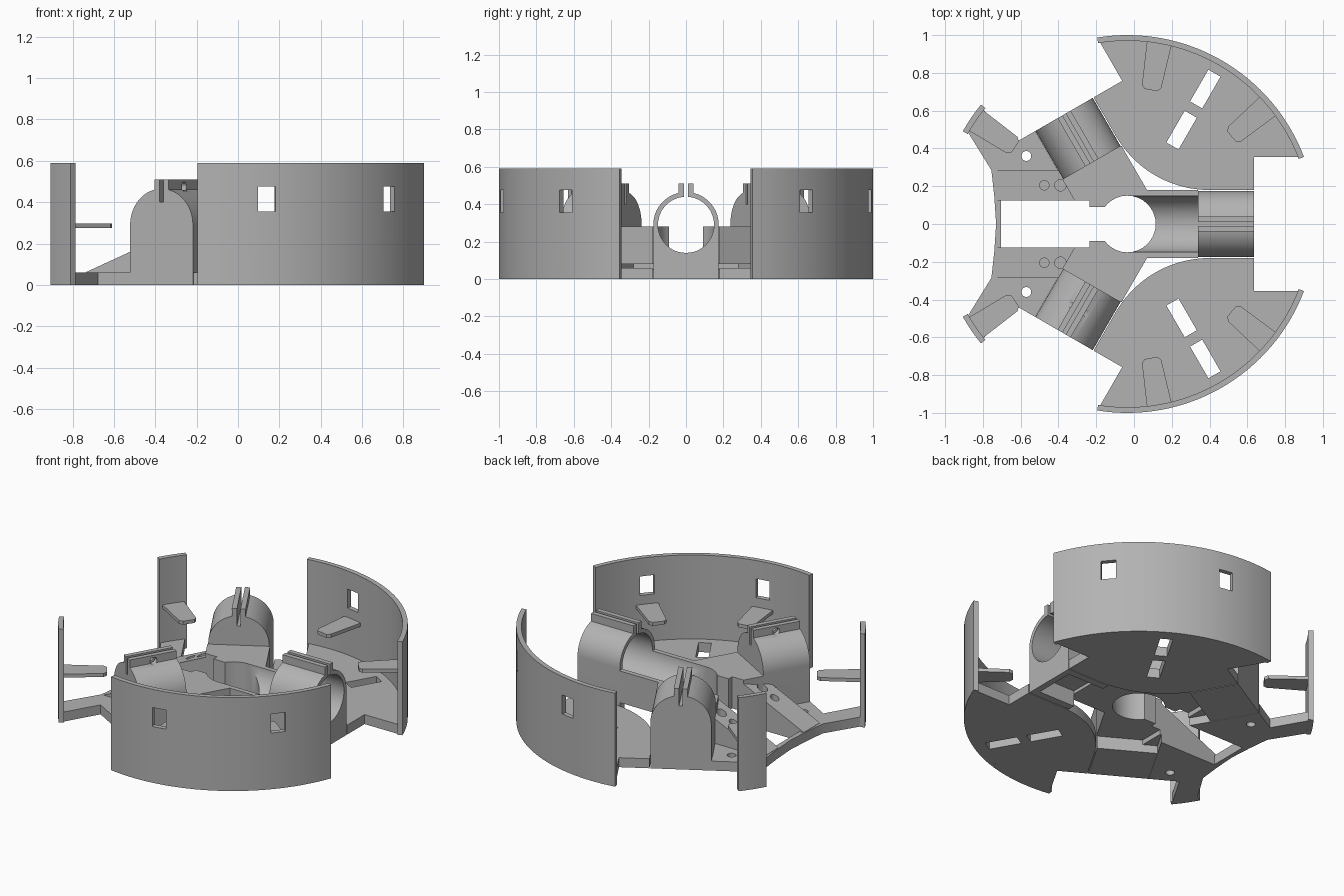
import bpy, bmesh
from math import sin, cos, radians, pi
from mathutils import Matrix, Vector

cube = bpy.data.objects.get("Cube")
if cube:
    bpy.data.objects.remove(cube)

grey = bpy.data.materials.new("plain grey")
grey.use_nodes = True
COLOUR = (0.45, 0.45, 0.45, 1)
grey.diffuse_color = COLOUR
grey.node_tree.nodes["Principled BSDF"].inputs["Base Color"].default_value = COLOUR

SHIFT = Matrix.Translation((-0.035, 0, 0))     # hub centre
ALONG_X = Matrix(((0, 0, 1, 0), (1, 0, 0, 0), (0, 1, 0, 0), (0, 0, 0, 1)))
ALONG_Y = Matrix(((1, 0, 0, 0), (0, 0, 1, 0), (0, 1, 0, 0), (0, 0, 0, 1)))
WALL_IN, FLOOR, AXIS, BORE = 0.97, 0.06, 0.29, 0.15
ARM_END, ARM_MID, HALF, SLOT = 0.67, 0.375, 0.175, 0.355


def turn(deg):
    return Matrix.Rotation(radians(deg), 4, "Z")


def arc(r, a, b, n=24, c=(0, 0)):
    return [(c[0] + r * cos(radians(a + (b - a) * i / n)),
             c[1] + r * sin(radians(a + (b - a) * i / n))) for i in range(n + 1)]


def rect(x0, x1, y0, y1):
    return [(x0, y0), (x1, y0), (x1, y1), (x0, y1)]


def circle(x, y, r, n=24):
    return arc(r, 0, 360, n, (x, y))[:-1]


def spin(pts, deg):
    return [tuple((turn(deg) @ Vector((x, y, 0)))[:2]) for x, y in pts]


def prism(name, pts, z0, z1, frame=Matrix()):
    """Extrude a flat outline from z0 to z1 and place it in a frame."""
    bm = bmesh.new()
    base = bm.faces.new([bm.verts.new((x, y, z0)) for x, y in pts])
    new = bmesh.ops.extrude_face_region(bm, geom=[base])["geom"]
    bmesh.ops.translate(bm, vec=(0, 0, z1 - z0),
                        verts=[v for v in new if isinstance(v, bmesh.types.BMVert)])
    bm.transform(SHIFT @ frame)
    bmesh.ops.recalc_face_normals(bm, faces=bm.faces)
    mesh = bpy.data.meshes.new(name)
    bm.to_mesh(mesh)
    bm.free()
    mesh.materials.append(grey)
    ob = bpy.data.objects.new(name, mesh)
    bpy.context.collection.objects.link(ob)
    return ob


def cut(ob, outlines):
    """Subtract prisms, given as (outline, z0, z1, frame)."""
    cutters = []
    for spec in outlines:
        c = prism("cutter", *spec)
        c.hide_render = True
        m = ob.modifiers.new("cut", "BOOLEAN")
        m.operation, m.object, m.solver = "DIFFERENCE", c, "EXACT"
        cutters.append(c)
    bpy.context.view_layer.update()
    done = bpy.data.meshes.new_from_object(
        ob.evaluated_get(bpy.context.evaluated_depsgraph_get()))
    ob.modifiers.clear()
    ob.data = done
    for c in cutters:
        bpy.data.objects.remove(c)
    return ob


ID = Matrix()
ARMS = (0, 120, 240)
bores = [(circle(0, AXIS, BORE, 48), 0, 0.8, turn(a) @ ALONG_X) for a in ARMS]
hub_hole = (circle(0, 0, BORE, 32), -0.1, 0.8, ID)
channel = [(rect(-0.67, -0.2, -0.125, 0.125), -0.1, 0.8, ID),
           (rect(-0.3, 0, -0.09, 0.09), -0.1, 0.8, ID)]


# Outer walls with windows, and the shelves inside them
def wall(name, a, b, windows):
    outline = arc(1, a, b, 32) + arc(WALL_IN, b, a, 32)
    cut(prism(name, outline, 0, 0.59),
        [(rect(0.9, 1.1, -0.043, 0.043), 0.355, 0.475, turn(w)) for w in windows])
    shelf = [(0.975, -0.066), (0.975, 0.066), (0.74, 0.052), (0.72, 0.035),
             (0.72, -0.035), (0.74, -0.052)]
    for w in windows:
        prism(name + "_shelf", shelf, 0.275, 0.297, turn(w))


wall("left_wall", 20.8, 99.2, (40, 80))
wall("right_wall", -99.2, -20.8, (-40, -80))
wall("back_post", 140.8, 150.6, (145.6,))
wall("front_post", -150.6, -140.8, (-145.6,))

# Side floors, rounded towards the hub, with two slots each
hollow = (0.435, 0.753)
lobe = (arc(WALL_IN, 21.5, 98.5, 40)
        + spin([(ARM_END, -SLOT), (ARM_END, -0.18)], 120)
        + arc(0.573, 210, 270, 24, hollow)
        + [(ARM_END, 0.18), (ARM_END, SLOT)])
for name, a in (("left_floor", 0), ("right_floor", -120)):
    cut(prism(name, lobe, 0, FLOOR, turn(a)),
        [(rect(r - 0.097, r + 0.097, -0.037, 0.037), -0.1, 0.2, turn(60 + a))
         for r in (0.574, 0.825)])

# Mounting plate between the two posts
upper = (spin([(ARM_END, 0.176), (ARM_END, SLOT)], 120)
         + arc(WALL_IN, 141.5, 150.2, 6) + [(-0.72, 0.285), (-0.705, 0.15)])
lower = [(x, -y) for x, y in reversed(upper)]
plate = [(-0.2, 0)] + spin([(ARM_MID, 0.176)], 120) + upper + [(-0.695, 0)]
plate += lower + spin([(ARM_MID, -0.176)], 240)
holes = [(circle(-0.535, s * 0.36, 0.026), -0.1, 0.2, ID) for s in (-1, 1)]
cut(prism("mounting_plate", plate, 0, FLOOR), channel + holes)

# Sloping ramps on the plate
slope = [(-0.7, 0.05), (-0.7, 0.062), (-0.265, 0.262), (-0.265, 0.05)]
for name, y in (("back_ramp", 0.125), ("front_ramp", -0.285)):
    mid = y + 0.08
    cut(prism(name, slope, y, y + 0.16, ALONG_Y),
        bores + channel[:1] + [(circle(-0.44, mid, 0.025), 0.07, 0.5, ID),
                               (circle(-0.355, mid, 0.03), -0.1, 0.5, ID)])

# Three arms: an open cradle towards the hub and a split clamp outside
clamp = ([(-HALF, 0), (HALF, 0)] + arc(HALF, 0, 77, 20, (0, AXIS))
         + [(0.04, 0.51), (-0.04, 0.51)] + arc(HALF, 103, 180, 20, (0, AXIS)))
for i, a in enumerate(ARMS):
    f = turn(a)
    cut(prism("clamp_%d" % i, clamp, ARM_MID, ARM_END, f @ ALONG_X),
        [bores[i],
         (rect(-0.01, 0.01, 0.4, 0.6), 0.3, 0.8, f @ ALONG_X),
         (circle(0.52, 0.475, 0.022), -0.2, 0.2, f @ ALONG_Y),
         (rect(0.3, 0.63, -0.13, 0.13), -0.1, 0.1, f)])
    cut(prism("cradle_%d" % i, rect(0.06, ARM_MID, -0.18, 0.18), 0.08, 0.28, f),
        bores + [hub_hole] + channel)

# Smooth curved faces, crisp edges
bpy.ops.object.select_all(action="DESELECT")
for ob in bpy.context.collection.objects:
    if ob.type == "MESH" and grey.name in ob.data.materials:
        ob.select_set(True)
        bpy.context.view_layer.objects.active = ob
bpy.ops.object.shade_smooth_by_angle(angle=radians(30))
